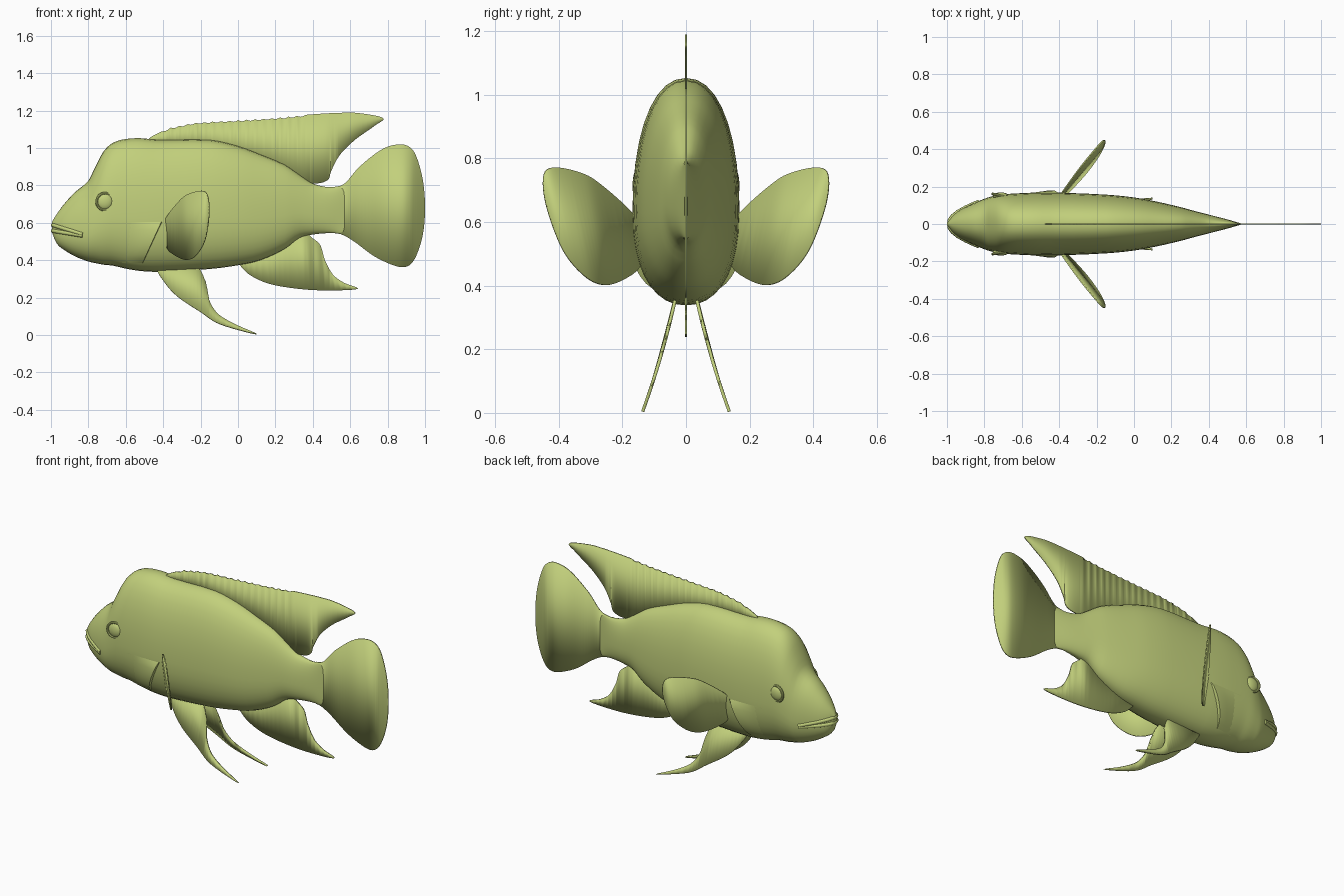
import bpy, bmesh, math
from mathutils import Vector

if "Cube" in bpy.data.objects:
    bpy.data.objects.remove(bpy.data.objects["Cube"])

skin = bpy.data.materials.new("olive_green")
skin.diffuse_color = (0.54, 0.63, 0.20, 1)
skin.use_nodes = True
skin.node_tree.nodes["Principled BSDF"].inputs["Base Color"].default_value = skin.diffuse_color

# Body stations: x, top z, bottom z, half width
ST = [(-.995, .605, .55, .012), (-.97, .645, .49, .045), (-.93, .70, .455, .075),
      (-.87, .765, .42, .105), (-.80, .825, .393, .135), (-.765, .895, .385, .146),
      (-.72, .98, .376, .156), (-.67, 1.027, .371, .161), (-.60, 1.048, .355, .165),
      (-.52, 1.052, .342, .168), (-.42, 1.043, .338, .168), (-.15, 1.043, .353, .157),
      (0, 1.01, .373, .142), (.12, .965, .40, .12), (.25, .91, .46, .09),
      (.33, .855, .52, .068), (.40, .81, .537, .05), (.49, .79, .545, .027),
      (.57, .80, .54, .004)]
N = 2.2       # roundness of the cross-section
MID = 0.4     # height of the widest point


def section(x):
    """Smoothly interpolated top, bottom and half width at x."""
    x = min(max(x, ST[0][0]), ST[-1][0])
    i = next(k for k in range(len(ST) - 1) if x <= ST[k + 1][0])
    a, b = ST[i], ST[i + 1]
    p, q = ST[max(i - 1, 0)], ST[min(i + 2, len(ST) - 1)]
    h = b[0] - a[0]
    t = (x - a[0]) / h
    out = []
    for k in (1, 2, 3):
        m0 = (b[k] - p[k]) / (b[0] - p[0]) * h
        m1 = (q[k] - a[k]) / (q[0] - a[0]) * h
        out.append((2*t**3 - 3*t*t + 1) * a[k] + (t**3 - 2*t*t + t) * m0
                   + (3*t*t - 2*t**3) * b[k] + (t**3 - t*t) * m1)
    return out


def half_width(x, z):
    """Half width of the body surface at a point of the side view."""
    top, bot, w = section(x)
    zc = bot + MID * (top - bot)
    d = abs(z - zc) / ((top - zc) if z > zc else (zc - bot))
    return w * max(0, 1 - d**N) ** (1 / N)


def finish(name, bm, solid=0.0):
    bmesh.ops.recalc_face_normals(bm, faces=bm.faces[:])
    me = bpy.data.meshes.new(name)
    bm.to_mesh(me)
    bm.free()
    ob = bpy.data.objects.new(name, me)
    bpy.context.collection.objects.link(ob)
    return dress(ob, solid)


def dress(ob, solid=0.0):
    ob.data.materials.append(skin)
    bpy.ops.object.select_all(action='DESELECT')
    ob.select_set(True)
    bpy.context.view_layer.objects.active = ob
    if solid:
        m = ob.modifiers.new("thickness", 'SOLIDIFY')
        m.thickness = solid
        m.offset = 0
    if ob.type == 'MESH':
        bpy.ops.object.shade_smooth_by_angle(angle=math.radians(35))
    return ob


def spline(pts, steps):
    """Closed smooth outline through the given points."""
    out, n = [], len(pts)
    for i in range(n):
        a, b, c, d = (Vector(pts[(i + k) % n]) for k in (-1, 0, 1, 2))
        for s in range(steps):
            t = s / steps
            out.append(b + .5*t*(c - a + t*(2*a - 5*b + 4*c - d + t*(3*(b - c) + d - a))))
    return out


def fin(name, pts, depth=lambda x, z: 0, steps=6, edge=None, solid=.007):
    bm = bmesh.new()
    vs = []
    for x, z in spline(pts, steps):
        vs.append(bm.verts.new((x, 0, z + (edge(x, z) if edge else 0))))
    f = bm.faces.new(vs)
    bmesh.ops.triangulate(bm, faces=[f])
    for v in bm.verts:
        v.co.y = depth(v.co.x, v.co.z)
    return finish(name, bm, solid)


# Body loft
bm = bmesh.new()
SEG, rings = 36, []
xs = [a[0] + (b[0] - a[0]) * s / 3 for a, b in zip(ST, ST[1:]) for s in range(3)] + [ST[-1][0]]
for x in xs:
    top, bot, w = section(x)
    zc = bot + MID * (top - bot)
    ring = []
    for i in range(SEG):
        c, s = math.cos(2*math.pi*i/SEG), math.sin(2*math.pi*i/SEG)
        y = w * math.copysign(abs(c) ** (2/N), c)
        z = zc + ((top - zc) if s > 0 else (zc - bot)) * math.copysign(abs(s) ** (2/N), s)
        ring.append(bm.verts.new((x, y, z)))
    rings.append(ring)
for a, b in zip(rings, rings[1:]):
    for i in range(SEG):
        j = (i + 1) % SEG
        bm.faces.new((a[i], a[j], b[j], b[i]))
bm.faces.new(rings[0])
bm.faces.new(rings[-1])
finish("body", bm)

# Middle fins
fin("dorsal_fin", [(-.47, 1.03), (-.39, 1.097), (-.31, 1.12), (-.2, 1.138), (0, 1.149),
                   (.225, 1.164), (.385, 1.179), (.545, 1.188), (.65, 1.186), (.775, 1.16),
                   (.73, 1.118), (.625, 1.043), (.545, .963), (.5, .88), (.485, .835),
                   (.45, .815), (.395, .81), (.33, .82), (.12, .9), (-.15, .98)], steps=20,
    edge=lambda x, z: -.008 * abs(math.sin(x * math.pi / .045)) if z > 1.09 and x < .36 else 0)
fin("tail_fin", [(.47, .77), (.51, .79), (.57, .81), (.65, .9), (.76, .987), (.84, 1.017),
                 (.905, 1.012), (.95, .963), (.988, .83), (1, .68), (.988, .535), (.95, .417),
                 (.905, .367), (.84, .37), (.73, .42), (.625, .497), (.56, .535), (.51, .547),
                 (.47, .57)])
fin("anal_fin", [(.0, .40), (.01, .374), (.065, .32), (.17, .273), (.33, .246), (.49, .238),
                 (.64, .247), (.57, .278), (.51, .32), (.465, .40), (.44, .48), (.395, .52),
                 (.33, .56), (.17, .48)])

# Paired parts
PECTORAL = [(-.39, .615), (-.31, .72), (-.257, .757), (-.187, .77), (-.16, .733), (-.155, .64),
            (-.176, .51), (-.22, .43), (-.267, .402), (-.32, .417), (-.375, .46), (-.396, .535)]
PELVIC = [(-.43, .36), (-.39, .278), (-.32, .203), (-.2, .123), (-.096, .058), (.1, .004),
          (-.016, .057), (-.107, .112), (-.155, .187), (-.17, .267), (-.214, .36), (-.32, .39)]
for side, tag in ((-1, "right"), (1, "left")):
    fin("pectoral_fin_" + tag, PECTORAL,
        lambda x, z: side * (.165 + 1.15 * (x + .4) + .2 * (z - .7)))
    fin("pelvic_fin_" + tag, PELVIC,
        lambda x, z: side * (.035 + .22 * (.35 - z) + .21 * (.35 - z) ** 2), solid=.01)

    # Eye and its rim
    y = side * half_width(-.71, .715)
    bpy.ops.mesh.primitive_uv_sphere_add(segments=24, ring_count=14, radius=.042,
                                         location=(-.712, y - side * .004, .713))
    eye = bpy.context.object
    eye.name = "eye_" + tag
    eye.scale.y = .45
    dress(eye)
    bpy.ops.mesh.primitive_torus_add(major_radius=.045, minor_radius=.007, major_segments=28,
                                     minor_segments=8, location=(-.712, y - side * .002, .713),
                                     rotation=(math.pi / 2, 0, side * -.2))
    rim = bpy.context.object
    rim.name = "eye_rim_" + tag
    dress(rim)

    # Gill cover: a flap lifting off the body towards its rear edge
    bm = bmesh.new()
    grid = []
    for r in range(11):
        v = r / 10
        z = .385 + .22 * v
        rear = -.51 + .10 * v
        lift = .018 * math.sin(math.pi * v) ** .5 if 0 < v < 1 else 0
        row = []
        for u, k in ((0, -.3), (.3, .1), (.6, .5), (.85, .9), (1, 1), (1.02, -.5)):
            x = -.62 + (rear + .62) * u
            row.append(bm.verts.new((x, side * (half_width(x, z) + lift * k), z)))
        grid.append(row)
    for a, b in zip(grid, grid[1:]):
        for i in range(5):
            bm.faces.new((a[i], a[i + 1], b[i + 1], b[i]))
    finish("gill_cover_" + tag, bm)

# Lips: tubes following the snout from corner to corner
for name, z0, drop in (("upper_lip", .588, .05), ("lower_lip", .557, .026)):
    half = []
    for x in (-.83, -.86, -.90, -.94, -.97, -.985):
        z = z0 - drop * (x + .99) / .16
        half.append((x, half_width(x, z) - .003, z))
    path = half + [(-.99, 0, z0)] + [(x, -y, z) for x, y, z in reversed(half)]
    cu = bpy.data.curves.new(name, 'CURVE')
    cu.dimensions = '3D'
    cu.bevel_depth = .011
    cu.bevel_resolution = 2
    cu.use_fill_caps = True
    sp = cu.splines.new('POLY')
    sp.points.add(len(path) - 1)
    for p, co in zip(sp.points, path):
        p.co = (*co, 1)
    ob = bpy.data.objects.new(name, cu)
    bpy.context.collection.objects.link(ob)
    dress(ob)
